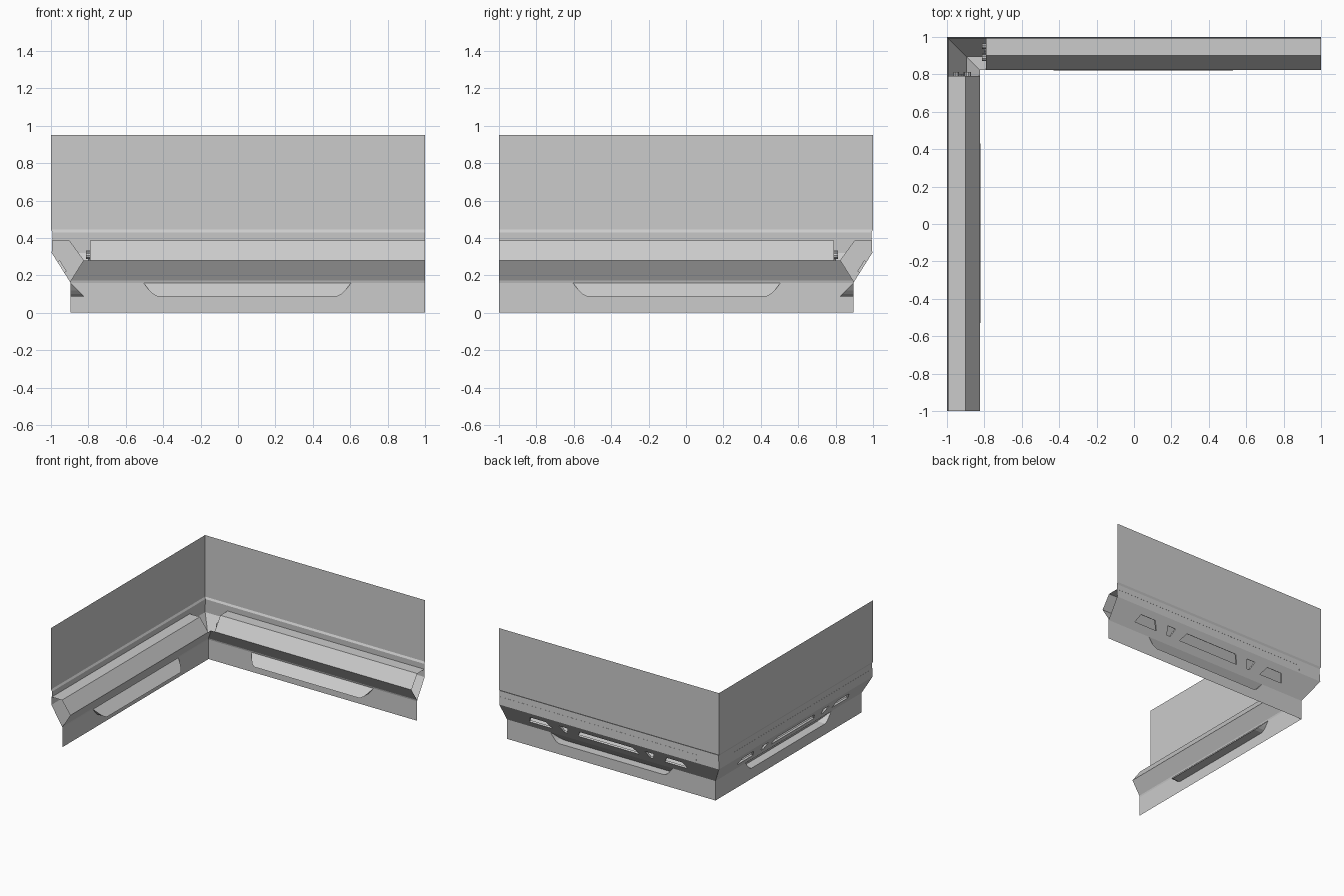
import bpy, bmesh, math
from mathutils import Vector, Matrix

if "Cube" in bpy.data.objects:
    bpy.data.objects.remove(bpy.data.objects["Cube"])

C = 0.05  # centre of the openings along the wall


def emit(name, bm):
    """Make the rear-wall part and its reflection on the left wall."""
    bmesh.ops.remove_doubles(bm, verts=bm.verts, dist=1e-5)
    for side in ("rear", "left"):
        me = bpy.data.meshes.new(f"{side}_{name}")
        bm.to_mesh(me)
        bpy.context.collection.objects.link(bpy.data.objects.new(f"{side}_{name}", me))
        if side == "rear":
            for v in bm.verts:
                v.co = Vector((-v.co.y, -v.co.x, v.co.z))
            bmesh.ops.reverse_faces(bm, faces=bm.faces)
    bm.free()


def P(x, d, z):
    """Point at distance d inside the outer wall plane."""
    return Vector((x, 1 - d, z))


def face(bm, pts):
    return bm.faces.new([bm.verts.new(p) for p in pts])


def strip(bm, profile, start=None):
    """Sweep (d, z) profile along the wall; mitred unless start is given."""
    for (d0, z0), (d1, z1) in zip(profile, profile[1:]):
        x0 = -1 + d0 if start is None else start
        x1 = -1 + d1 if start is None else start
        face(bm, [P(x0, d0, z0), P(x1, d1, z1), P(1, d1, z1), P(1, d0, z0)])


# upper wall with a small ledge
bm = bmesh.new()
strip(bm, [(0, .95), (0, .445), (.009, .43), (.004, .32)])
emit("upper_wall", bm)

# sloped wall band with five vent openings
A, B = (.004, .32), (.105, .16)


def S(x, t, depth=0):
    d, z = A[0] + t * (B[0] - A[0]), A[1] + t * (B[1] - A[1])
    return P(x, d + .85 * depth, z + .53 * depth)


T0, T1 = .30, .66
half = [[(.35, T0), (.43, T0), (.405, T1), (.375, T1)],
        [(.55, T0), (.69, T0), (.72, T1), (.51, T1)]]
vents = [[(-.24, T0), (.24, T0), (.28, T1), (-.28, T1)]]
for v in half:
    vents += [v, [(-x, t) for x, t in reversed(v)]]
bm = bmesh.new()
edges = []
loops = [[S(-1 + A[0], 0), S(-1 + B[0], 1), S(1, 1), S(1, 0)]]
loops += [[S(C + x, t) for x, t in v] for v in vents]
for loop in loops:
    vs = [bm.verts.new(p) for p in loop]
    edges += [bm.edges.new((vs[i], vs[(i + 1) % len(vs)])) for i in range(len(vs))]
bmesh.ops.triangle_fill(bm, edges=edges, use_beauty=True, normal=Vector((0, .85, -.53)))
bmesh.ops.dissolve_limit(bm, angle_limit=.01, verts=bm.verts, edges=bm.edges)
emit("sloped_wall", bm)

# vent rims
bm = bmesh.new()
for v in vents:
    for (xa, ta), (xb, tb) in zip(v, v[1:] + v[:1]):
        face(bm, [S(C + xa, ta), S(C + xb, tb), S(C + xb, tb, .015), S(C + xa, ta, .015)])
emit("vent_rims", bm)

# lower wall, notched where the hood opens through it
hood = [(-.555, .16), (-.525, .12), (-.505, .1), (-.48, .087)]
hood = [(C + x, z) for x, z in hood] + [(C - x, z) for x, z in reversed(hood)]
bm = bmesh.new()
w = B[0]
outline = [(-1 + w, .16)] + hood + [(1, .16), (1, 0), (-1 + w, 0)]
face(bm, [P(x, w, z) for x, z in outline])
emit("lower_wall", bm)

# wedge hood: sloping face, cheeks and floor
bm = bmesh.new()


def hood_d(z):
    return w + (.16 - z) * 1.0


face(bm, [P(x, hood_d(z), z) for x, z in hood])
for (xa, za), (xb, zb) in zip(hood, hood[1:]):
    pts = [P(xa, w, za), P(xb, w, zb), P(xb, hood_d(zb), zb), P(xa, hood_d(za), za)]
    if za == .16:
        pts.pop()
    elif zb == .16:
        pts.pop(2)
    face(bm, pts)
emit("wedge_hood", bm)

# service beam: mitred underside, shorter top cover
bm = bmesh.new()
strip(bm, [(.176, .28), (.108, .172), (w, .16)])
emit("beam_underside", bm)
END = -.79
bm = bmesh.new()
strip(bm, [(.006, .385), (.1, .385), (.176, .28)], END)
emit("beam_cover", bm)

# beam end plate facing the corner
bm = bmesh.new()
face(bm, [P(END, d, z) for d, z in
          [(.006, .385), (.1, .385), (.176, .28), (.108, .172), (w, .16), A]])
emit("beam_end_plate", bm)

# pipe stubs on the end plate
bm = bmesh.new()
for d, z, r, length in [(.11, .305, .018, .022), (.107, .252, .018, .022),
                        (.05, .32, .014, .022), (.07, .285, .009, .012),
                        (.08, .26, .009, .012)]:
    m = Matrix.Translation(P(END - length / 2, d, z)) @ Matrix.Rotation(math.pi / 2, 4, 'Y')
    bmesh.ops.create_cone(bm, cap_ends=True, segments=10, radius1=r, radius2=r,
                          depth=length, matrix=m)
emit("pipe_stubs", bm)
